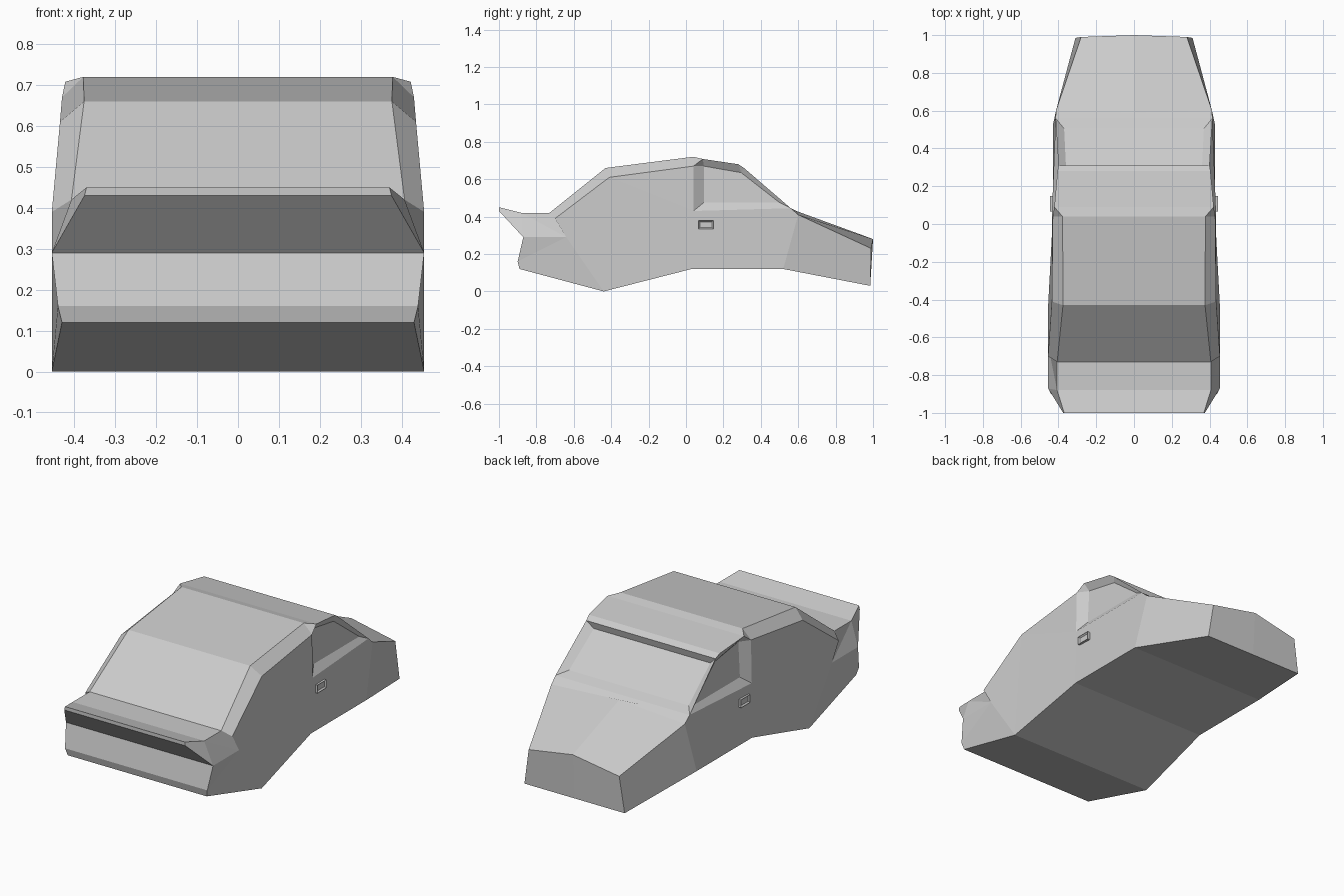
import bpy
import bmesh
from mathutils import Matrix, Vector

default_cube = bpy.data.objects.get("Cube")
if default_cube:
    bpy.data.objects.remove(default_cube, do_unlink=True)

paint = bpy.data.materials.new("plain grey")
paint.use_nodes = True
GREY = (0.6, 0.6, 0.6, 1)
paint.diffuse_color = GREY
paint.node_tree.nodes["Principled BSDF"].inputs["Base Color"].default_value = GREY

# Named corners of the +x half; the other half is mirrored
corner = dict(
    # underside, back to nose
    tail_low=(.43, -.89, .12), belly=(.455, -.44, 0), sill_rear=(.43, .03, .12),
    sill_front=(.43, .52, .12), nose_low=(.31, .985, .03),
    # tail and spoiler
    bumper=(.44, -.9, .16), tail_side=(.455, -.87, .29), flare=(.455, -.64, .29),
    deck_front=(.407, -.73, .42), deck_rear=(.407, -.88, .42),
    lip_top=(.37, -1, .45), lip_low=(.375, -1, .43),
    # rear pillar and roof
    pillar_low=(.455, -.70, .39), pillar_mid=(.435, -.41, .61), pillar_top=(.43, .04, .67),
    roof_rear=(.376, -.43, .66), roof_top=(.378, .04, .72), roof_step=(.422, .09, .708),
    roof_front=(.405, .28, .68), visor=(.4, .31, .66),
    # hood and nose
    cowl=(.415, .56, .445), hood=(.413, .6, .41), nose_top=(.28, .99, .23),
    hood_mid=(0, .59, .43), nose_mid=(0, 1, .28), nose_low_mid=(0, .985, .03),
    # door and recessed panes
    belt=(.435, .04, .43),
    shield_top=(.36, .3, .622), shield_low=(.37, .505, .465),
    pane_rear=(.39, .095, .67), pane_top=(.385, .295, .635),
    pane_front=(.4, .5, .475), pane_low=(.4, .095, .475),
)


def finish(name, bm):
    bmesh.ops.recalc_face_normals(bm, faces=bm.faces)
    mesh = bpy.data.meshes.new(name)
    bm.to_mesh(mesh)
    bm.free()
    mesh.materials.append(paint)
    obj = bpy.data.objects.new(name, mesh)
    bpy.context.collection.objects.link(obj)
    return obj


def build(name, chains=(), pairs=()):
    """Chains make full-width panels; pairs make a panel on each side."""
    bm = bmesh.new()
    cache = {}

    def vert(key, side):
        x, y, z = corner[key]
        if x == 0:
            side = 1
        if (key, side) not in cache:
            cache[key, side] = bm.verts.new((x * side, y, z))
        return cache[key, side]

    for chain in chains:
        keys = chain.split()
        for a, b in zip(keys, keys[1:]):
            bm.faces.new((vert(a, 1), vert(b, 1), vert(b, -1), vert(a, -1)))
    for panel in pairs:
        for side in (1, -1):
            bm.faces.new([vert(k, side) for k in panel.split()])
    return bm


# Main body: roof, deck, spoiler, tail and underside, then the sides
body = build("body_shell", [
    "visor roof_front roof_step roof_top roof_rear deck_front deck_rear lip_top lip_low "
    "tail_side bumper tail_low belly sill_rear sill_front nose_low",
    "visor shield_top",
    "shield_low cowl",
], [
    # spoiler ends and tail corners
    "deck_front pillar_low flare deck_rear",
    "deck_rear flare tail_side",
    "deck_rear tail_side lip_low lip_top",
    "tail_side bumper flare",
    "bumper tail_low belly flare",
    # rear pillar
    "deck_front roof_rear pillar_mid pillar_low",
    "roof_rear roof_top pillar_top pillar_mid",
    "roof_top roof_step pillar_top",
    # flanks
    "pillar_low pillar_mid flare",
    "flare pillar_mid belly",
    "pillar_mid belt sill_rear belly",
    "pillar_mid pillar_top belt",
    "belt cowl hood sill_front sill_rear",
    # side window reveal
    "pillar_top roof_step pane_rear",
    "roof_step roof_front pane_top pane_rear",
    "roof_front visor pane_top",
    "visor cowl pane_front pane_top",
    "cowl belt pane_low pane_front",
    "belt pillar_top pane_rear pane_low",
    # windscreen reveal
    "visor shield_top shield_low cowl",
    # ridged hood and nose
    "hood nose_top nose_mid hood_mid",
    "nose_top nose_low nose_low_mid nose_mid",
    "hood sill_front nose_low nose_top",
])
# Cowl strip joins the windscreen to the ridged hood
lookup = {tuple(round(c, 3) for c in v.co): v for v in body.verts}
strip = []
for key, side in (("cowl", 1), ("hood", 1), ("hood_mid", 1), ("hood", -1), ("cowl", -1)):
    x, y, z = corner[key]
    strip.append(lookup[x * side, y, z])
body.faces.new(strip)
finish("body_shell", body)

# Flat panes
finish("windscreen", build("windscreen", ["shield_top shield_low"]))
finish("side_windows", build("side_windows", [], ["pane_rear pane_top pane_front pane_low"]))

# Door handles with a sunken centre
for label, side in (("left", 1), ("right", -1)):
    bm = bmesh.new()
    place = Matrix.Translation((side * .434, .107, .357)) @ Matrix.Diagonal((.02, .08, .045, 1))
    bmesh.ops.create_cube(bm, size=1, matrix=place)
    outer = max(bm.faces, key=lambda f: f.calc_center_median().x * side)
    bmesh.ops.inset_region(bm, faces=[outer], thickness=.01)
    bmesh.ops.translate(bm, verts=outer.verts, vec=Vector((-side * .008, 0, 0)))
    finish(label + "_door_handle", bm)
